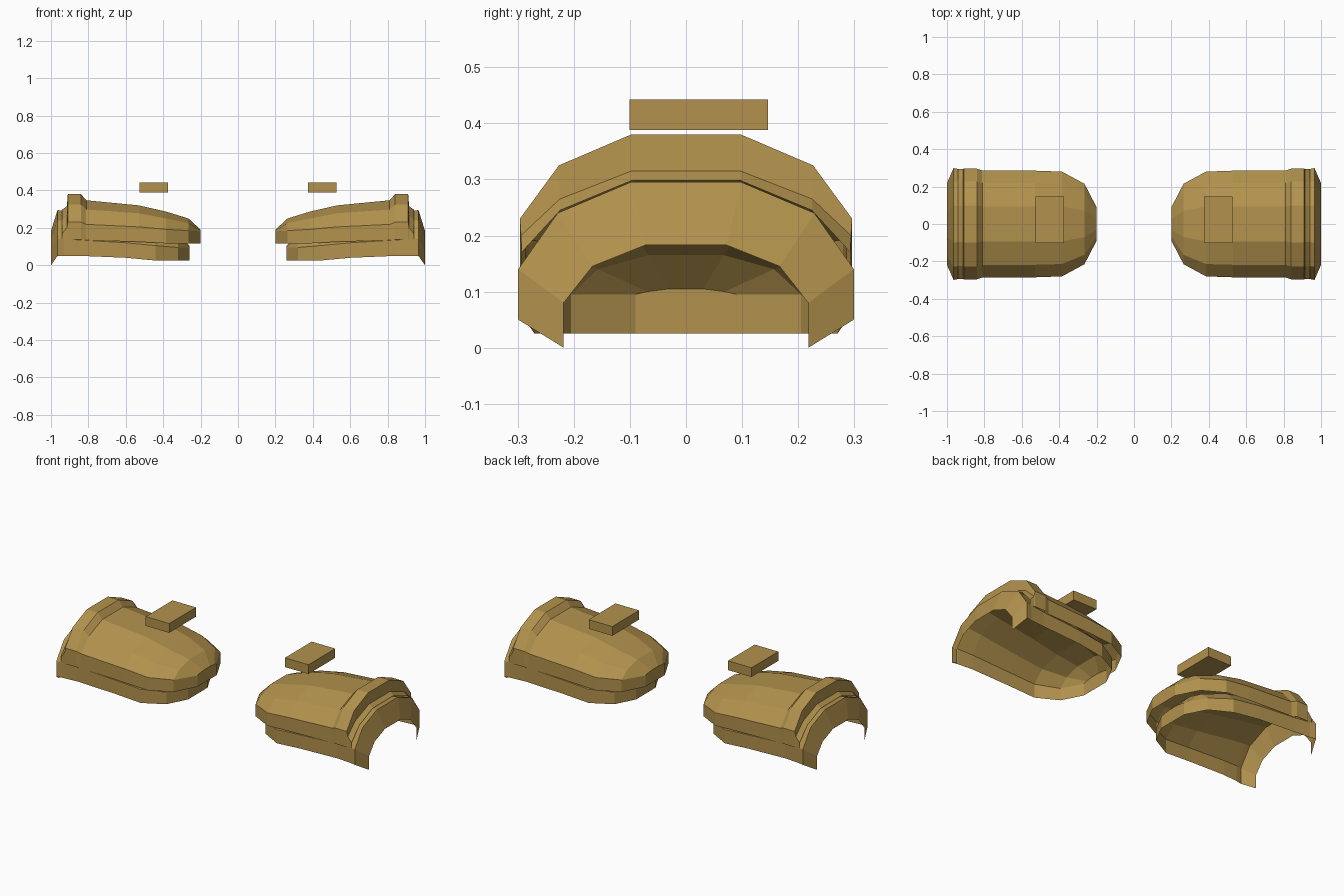
import bpy
import bmesh

cube = bpy.data.objects.get("Cube")
if cube:
    bpy.data.objects.remove(cube, do_unlink=True)

tan = bpy.data.materials.new("tan leather")
color = (0.45, 0.29, 0.075, 1)
tan.diffuse_color = color
tan.use_nodes = True
tan.node_tree.nodes["Principled BSDF"].inputs["Base Color"].default_value = color


def finish(name, bm):
    """Turn a bmesh into an object mirrored to the other shoulder."""
    bmesh.ops.recalc_face_normals(bm, faces=bm.faces)
    mesh = bpy.data.meshes.new(name)
    bm.to_mesh(mesh)
    bm.free()
    mesh.materials.append(tan)
    obj = bpy.data.objects.new(name, mesh)
    bpy.context.collection.objects.link(obj)
    mirror = obj.modifiers.new("Mirror", "MIRROR")
    mirror.use_mirror_merge = False
    return obj


def arch_loft(name, sections, capped=False):
    """Skin eight-point arches given as x, half width, rim, side, shoulder and top height."""
    bm = bmesh.new()
    rings = []
    for x, half, rim, side, shoulder, top in sections:
        right = [(half, rim), (half, side), (half * 0.765, shoulder), (half * 0.33, top)]
        points = right + [(-y, z) for y, z in reversed(right)]
        rings.append([bm.verts.new((x, y, z)) for y, z in points])
    for a, b in zip(rings, rings[1:]):
        for i in range(len(a) - 1):
            bm.faces.new((a[i], a[i + 1], b[i + 1], b[i]))
    if capped:
        bm.faces.new(rings[0])
    return finish(name, bm)


# Upper dome, overlapping the lower one
arch_loft("upper_shell", [
    (0.20, 0.09, 0.115, 0.180, 0.186, 0.190),
    (0.265, 0.215, 0.115, 0.185, 0.225, 0.250),
    (0.385, 0.280, 0.117, 0.192, 0.250, 0.287),
    (0.53, 0.285, 0.125, 0.205, 0.278, 0.320),
    (0.84, 0.287, 0.135, 0.220, 0.300, 0.350),
], capped=True)

# Lower dome with the flared arm opening
arch_loft("lower_shell", [
    (0.26, 0.09, 0.025, 0.095, 0.100, 0.105),
    (0.32, 0.205, 0.025, 0.095, 0.140, 0.165),
    (0.44, 0.270, 0.025, 0.105, 0.165, 0.200),
    (0.60, 0.280, 0.040, 0.120, 0.190, 0.235),
    (0.84, 0.285, 0.050, 0.135, 0.225, 0.275),
    (0.93, 0.292, 0.050, 0.140, 0.238, 0.290),
    (0.965, 0.299, 0.050, 0.140, 0.240, 0.295),
    (1.00, 0.218, 0.000, 0.080, 0.145, 0.183),
], capped=True)

# Raised collar band around the outer end
arch_loft("collar", [
    (0.81, 0.286, 0.135, 0.218, 0.297, 0.347),
    (0.84, 0.296, 0.138, 0.230, 0.325, 0.380),
    (0.91, 0.296, 0.138, 0.230, 0.325, 0.380),
    (0.915, 0.294, 0.138, 0.200, 0.265, 0.315),
    (0.94, 0.293, 0.138, 0.170, 0.245, 0.298),
])

# Flat block hovering above each pad
bm = bmesh.new()
bmesh.ops.create_cube(bm, size=1)
bmesh.ops.scale(bm, vec=(0.152, 0.247, 0.054), verts=bm.verts)
bmesh.ops.translate(bm, vec=(0.45, 0.023, 0.415), verts=bm.verts)
finish("strap_block", bm)
